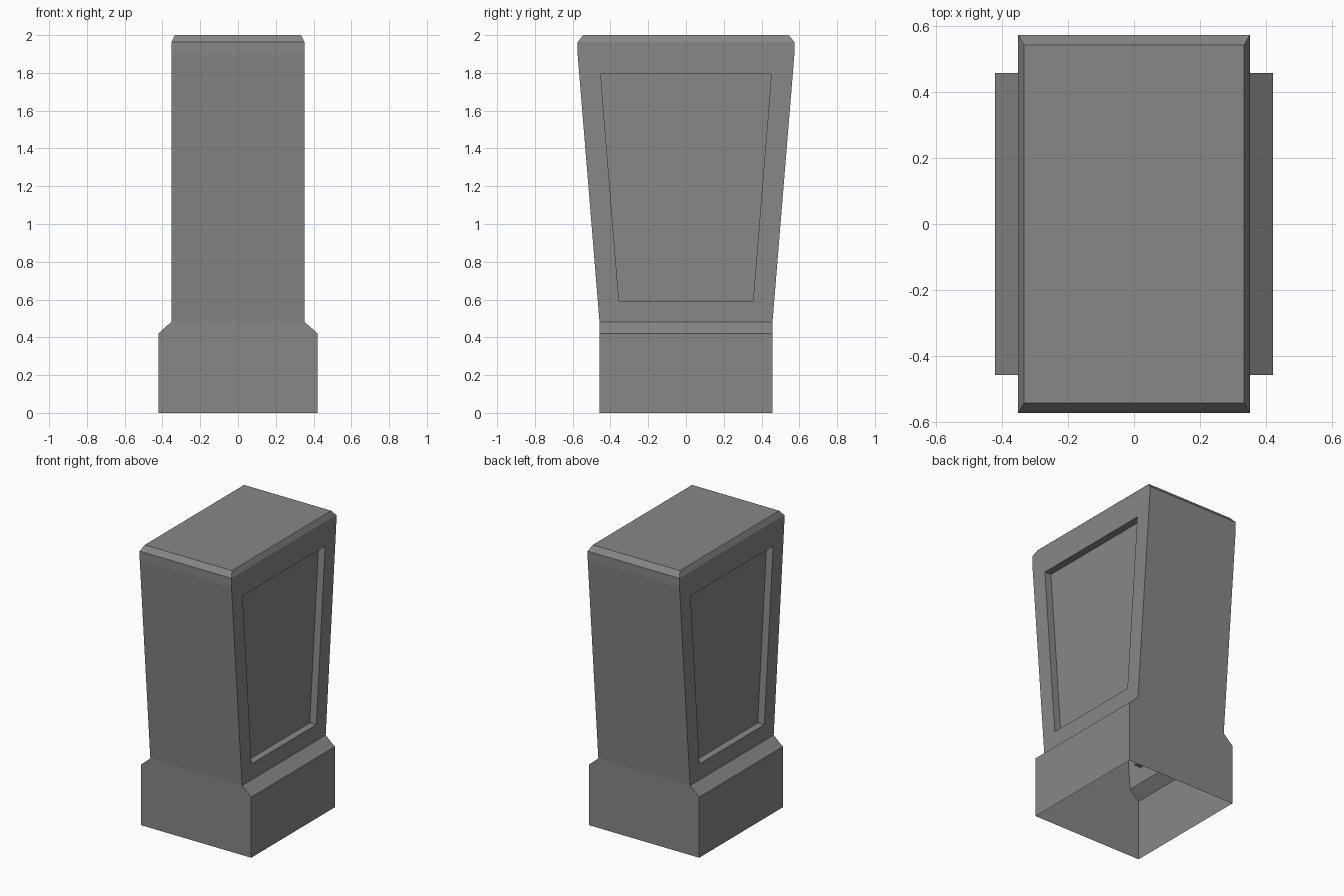
import bpy
import bmesh

if "Cube" in bpy.data.objects:
    bpy.data.objects.remove(bpy.data.objects["Cube"])

# Half width (x), half depth (y) and height of each cross-section, bottom to top
SECTIONS = [
    (0.422, 0.458, 0.0),
    (0.422, 0.458, 0.42),
    (0.352, 0.458, 0.482),
    (0.352, 0.574, 1.90),
    (0.352, 0.574, 1.963),
    (0.334, 0.544, 2.0),
]
PANEL_SPAN = 2                                    # span that carries the side panels
PANEL = [(-0.355, 0.593), (0.355, 0.593), (0.452, 1.795), (-0.452, 1.795)]
PANEL_X, PANEL_DEPTH = 0.352, 0.05

bm = bmesh.new()


def bridge(a, b, skip=()):
    """Join two four-sided loops with quads."""
    for i in range(4):
        if i not in skip:
            j = (i + 1) % 4
            bm.faces.new((a[i], a[j], b[j], b[i]))


# Tapered shell, open underneath
rings = [[bm.verts.new((sx * x, sy * y, z))
          for sx, sy in ((-1, -1), (1, -1), (1, 1), (-1, 1))]
         for x, y, z in SECTIONS]
for k in range(len(rings) - 1):
    bridge(rings[k], rings[k + 1], skip=(1, 3) if k == PANEL_SPAN else ())
bm.faces.new(rings[-1])

# Recessed trapezoid panel on each side
low, high = rings[PANEL_SPAN], rings[PANEL_SPAN + 1]
for side, (front, back) in ((1, (1, 2)), (-1, (0, 3))):
    outer = [low[front], low[back], high[back], high[front]]
    rim = [bm.verts.new((side * PANEL_X, y, z)) for y, z in PANEL]
    floor = [bm.verts.new((side * (PANEL_X - PANEL_DEPTH), y, z)) for y, z in PANEL]
    bridge(outer, rim)
    bridge(rim, floor)
    bm.faces.new(floor)

bmesh.ops.recalc_face_normals(bm, faces=bm.faces)
mesh = bpy.data.meshes.new("pillar")
bm.to_mesh(mesh)
bm.free()

# Dark, slightly warm grey
stone = bpy.data.materials.new("dark_stone")
stone.diffuse_color = (0.245, 0.243, 0.232, 1)
stone.use_nodes = True
stone.node_tree.nodes["Principled BSDF"].inputs["Base Color"].default_value = stone.diffuse_color
mesh.materials.append(stone)

pillar = bpy.data.objects.new("pillar", mesh)
bpy.context.collection.objects.link(pillar)
